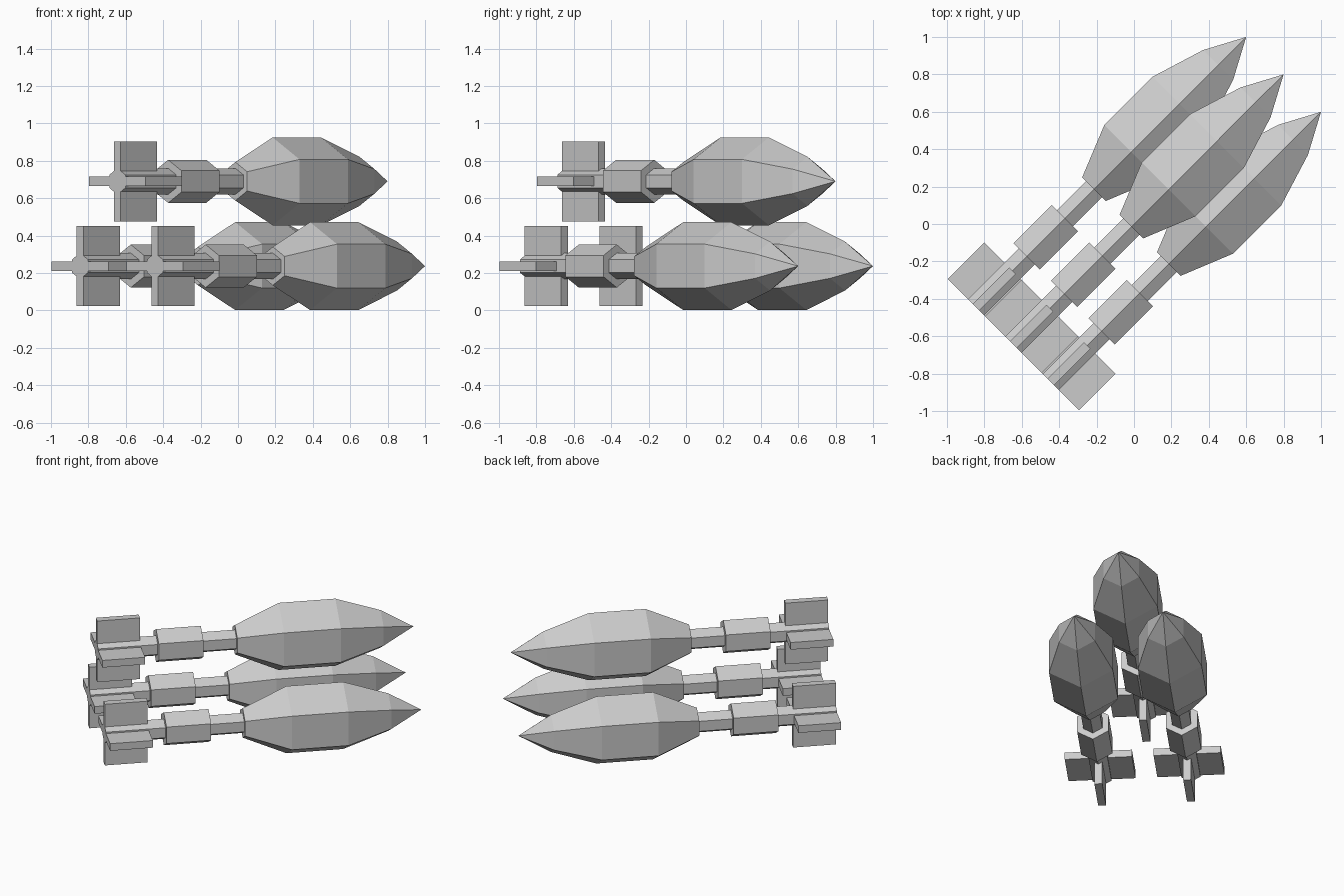
import bpy, bmesh, math
from mathutils import Matrix, Vector

if "Cube" in bpy.data.objects:
    bpy.data.objects.remove(bpy.data.objects["Cube"])

grey = bpy.data.materials.new("light_grey")
grey.diffuse_color = (0.6, 0.6, 0.6, 1)
grey.use_nodes = True
grey.node_tree.nodes["Principled BSDF"].inputs["Base Color"].default_value = grey.diffuse_color

SIDES = 6
HEADING = Matrix.Rotation(math.radians(45), 4, 'Z')  # local +x points to the nose


def finish(name, bm, place):
    bmesh.ops.recalc_face_normals(bm, faces=bm.faces[:])
    me = bpy.data.meshes.new(name)
    bm.to_mesh(me)
    bm.free()
    me.materials.append(grey)
    ob = bpy.data.objects.new(name, me)
    ob.matrix_world = place
    bpy.context.collection.objects.link(ob)


def turned(name, profile, place):
    """Six-sided solid along local x from (position, radius) pairs."""
    bm = bmesh.new()
    rings = []
    for x, r in profile:
        if r == 0:
            rings.append([bm.verts.new((x, 0, 0))] * SIDES)
        else:
            angles = [2 * math.pi * i / SIDES for i in range(SIDES)]
            rings.append([bm.verts.new((x, r * math.sin(a), r * math.cos(a))) for a in angles])
    for a, b in zip(rings, rings[1:]):
        for i in range(SIDES):
            j = (i + 1) % SIDES
            quad = [a[i], a[j], b[j], b[i]]
            bm.faces.new(list(dict.fromkeys(quad)))
    for ring, (x, r) in ((rings[0], profile[0]), (rings[-1], profile[-1])):
        if r > 0:
            bm.faces.new(ring)
    finish(name, bm, place)


def box(name, centre, size, place):
    bm = bmesh.new()
    bmesh.ops.create_cube(bm, size=1, matrix=Matrix.Translation(centre) @ Matrix.Diagonal((*size, 1)))
    finish(name, bm, place)


def rocket(label, side, height):
    place = HEADING @ Matrix.Translation((0, side, height))
    # Shaft, collar and two-part head
    turned(label + "_shaft", [(-0.912, 0.07), (0.0, 0.07)], place)
    turned(label + "_collar", [(-0.528, 0.115), (-0.24, 0.115)], place)
    turned(label + "_head_rear", [(-0.02, 0.103), (0.262, 0.235), (0.41, 0.235)], place)
    turned(label + "_head_nose", [(0.41, 0.235), (0.627, 0.235), (0.919, 0.131), (1.131, 0)], place)
    # Crossed tail fins
    mid, length, span, thick = -0.774, 0.276, 0.428, 0.05
    box(label + "_flat_fin", Vector((mid, 0, 0)), (length, span, thick), place)
    box(label + "_upright_fin", Vector((mid, 0, 0)), (length, thick, span), place)


# Two rockets below, one above
rocket("left_rocket", 0.283, 0.237)
rocket("right_rocket", -0.283, 0.237)
rocket("top_rocket", 0, 0.69)
